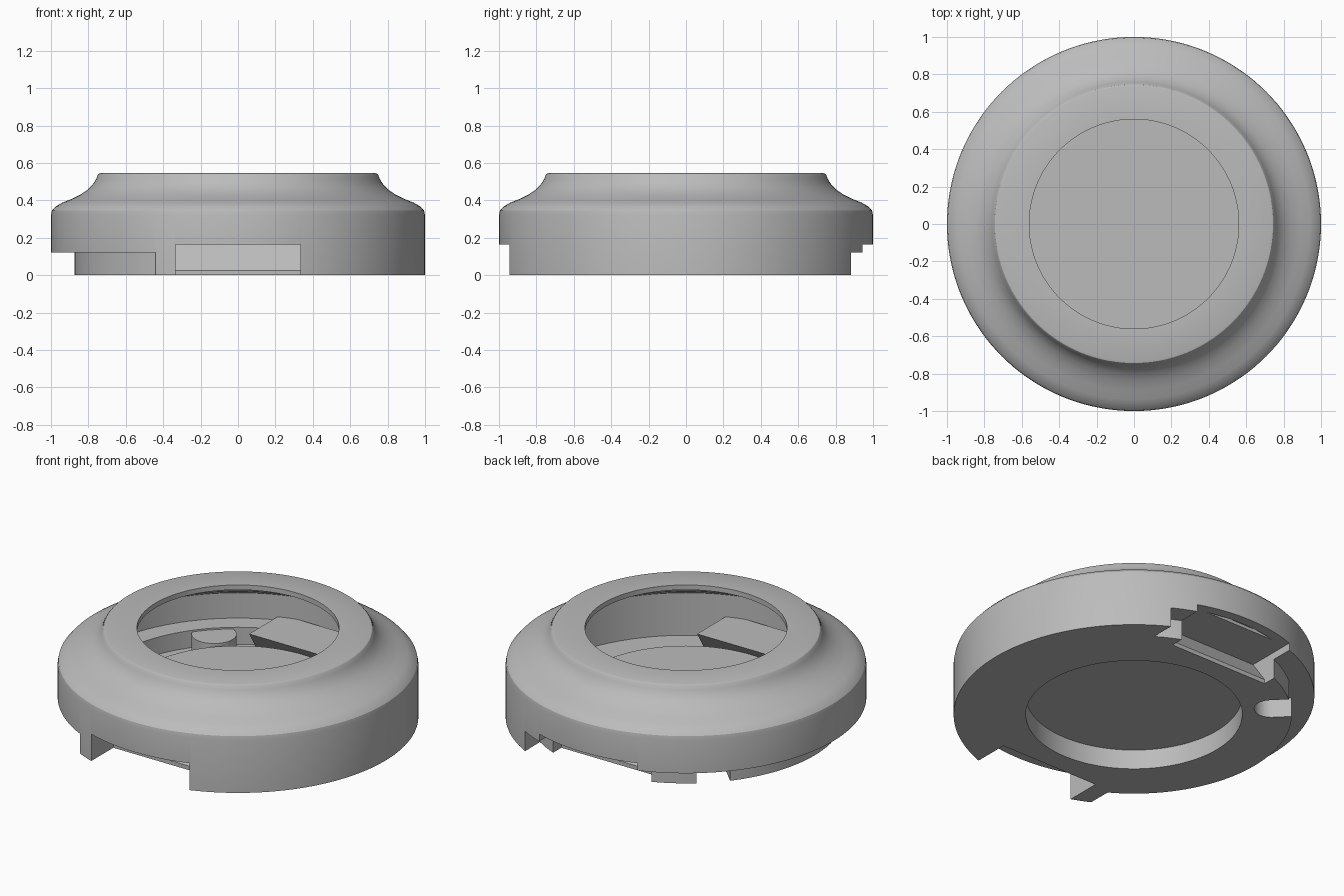
import bpy, bmesh, math
from mathutils import Matrix

if "Cube" in bpy.data.objects:
    bpy.data.objects.remove(bpy.data.objects["Cube"])

grey = bpy.data.materials.new("plain grey")
grey.use_nodes = True
grey.diffuse_color = (0.5, 0.5, 0.5, 1)
grey.node_tree.nodes["Principled BSDF"].inputs["Base Color"].default_value = (0.5, 0.5, 0.5, 1)


def finish(bm, name):
    bmesh.ops.recalc_face_normals(bm, faces=bm.faces)
    mesh = bpy.data.meshes.new(name)
    bm.to_mesh(mesh)
    bm.free()
    mesh.materials.append(grey)
    obj = bpy.data.objects.new(name, mesh)
    bpy.context.collection.objects.link(obj)
    return obj


def revolve(name, profile, steps=144):
    bm = bmesh.new()
    verts = [bm.verts.new((r, 0, z)) for r, z in profile]
    edges = [bm.edges.new(pair) for pair in zip(verts, verts[1:])]
    bmesh.ops.spin(bm, geom=verts + edges, cent=(0, 0, 0), axis=(0, 0, 1),
                   angle=math.tau, steps=steps)
    bmesh.ops.remove_doubles(bm, verts=bm.verts, dist=0.0001)
    return finish(bm, name)


def prism(name, points, low, high, matrix=Matrix()):
    """Extrude a flat outline from low to high, then place it."""
    bm = bmesh.new()
    face = bm.faces.new([bm.verts.new((a, b, low)) for a, b in points])
    new = bmesh.ops.extrude_face_region(bm, geom=[face])["geom"]
    for v in new:
        if isinstance(v, bmesh.types.BMVert):
            v.co.z = high
    bmesh.ops.transform(bm, matrix=matrix, verts=bm.verts)
    return finish(bm, name)


def arc(radius, start, end, cx=0, cy=0, steps=64):
    angles = [math.radians(start + (end - start) * i / steps) for i in range(steps + 1)]
    return [(cx + radius * math.cos(a), cy + radius * math.sin(a)) for a in angles]


def combine(target, other, operation):
    mod = target.modifiers.new("shape", "BOOLEAN")
    mod.operation, mod.object, mod.solver = operation, other, "EXACT"
    bpy.context.view_layer.objects.active = target
    bpy.ops.object.modifier_apply(modifier=mod.name)
    bpy.data.objects.remove(other)


# hollow round shell with an open top and a raised middle floor
outside = [(0, 0.12), (0.6, 0.12), (0.6, 0), (1, 0), (1, 0.32), (0.995, 0.345),
           (0.975, 0.367), (0.94, 0.387), (0.89, 0.407), (0.84, 0.432), (0.8, 0.46),
           (0.775, 0.487), (0.758, 0.515), (0.75, 0.535), (0.744, 0.542), (0.735, 0.545)]
inside = [(0.56, 0.545), (0.56, 0.515), (0.7, 0.515), (0.74, 0.45), (0.85, 0.37),
          (0.94, 0.32), (0.94, 0.06), (0.62, 0.06), (0.62, 0.145), (0, 0.145)]
body = revolve("round_housing", outside + inside)

# inner ledge and boss that back the outside cuts
ledge = arc(0.82, 50, 250) + arc(0.97, 250, 50)
combine(body, prism("ledge", ledge, 0.04, 0.165), "UNION")
boss = arc(0.125, 0, 352.5, -0.54, 0.54, 47)
combine(body, prism("boss", boss, 0.04, 0.155), "UNION")

# axes for outlines drawn in the y, z plane and extruded along x
side_on = Matrix(((0, 0, 1, 0), (1, 0, 0, 0), (0, 1, 0, 0), (0, 0, 0, 1)))
turns = [Matrix.Rotation(a, 4, "Z") @ side_on for a in (0, math.pi)]

# slanted blocks inside, front and back
block = [(0.69, 0.04), (0.6, 0.185), (0.91, 0.185), (0.91, 0.04)]
for place in turns:
    combine(body, prism("clip_block", block, -0.345, 0.345, place), "UNION")

# slanted clip notches, front and back
notch = [(0.73, -0.05), (0.73, 0.025), (0.63, 0.165), (1.1, 0.165), (1.1, -0.05)]
for place in turns:
    combine(body, prism("clip_notch", notch, -0.333, 0.333, place), "DIFFERENCE")

# stepped-in lower rim along one half
step = arc(0.875, 57.3, 239.6) + arc(1.1, 246.4, 64.7)
combine(body, prism("rim_step", step, -0.05, 0.12), "DIFFERENCE")

# round-ended slot in the lower rim
slot = arc(0.095, 90, 270, 0.764, 0, 24) + [(1.1, -0.095), (1.1, 0.095)]
combine(body, prism("rim_slot", slot, -0.05, 0.119,
                    Matrix.Rotation(math.radians(135), 4, "Z")), "DIFFERENCE")

bpy.ops.object.select_all(action="DESELECT")
body.select_set(True)
bpy.context.view_layer.objects.active = body
bpy.ops.object.shade_smooth_by_angle(angle=math.radians(30))
